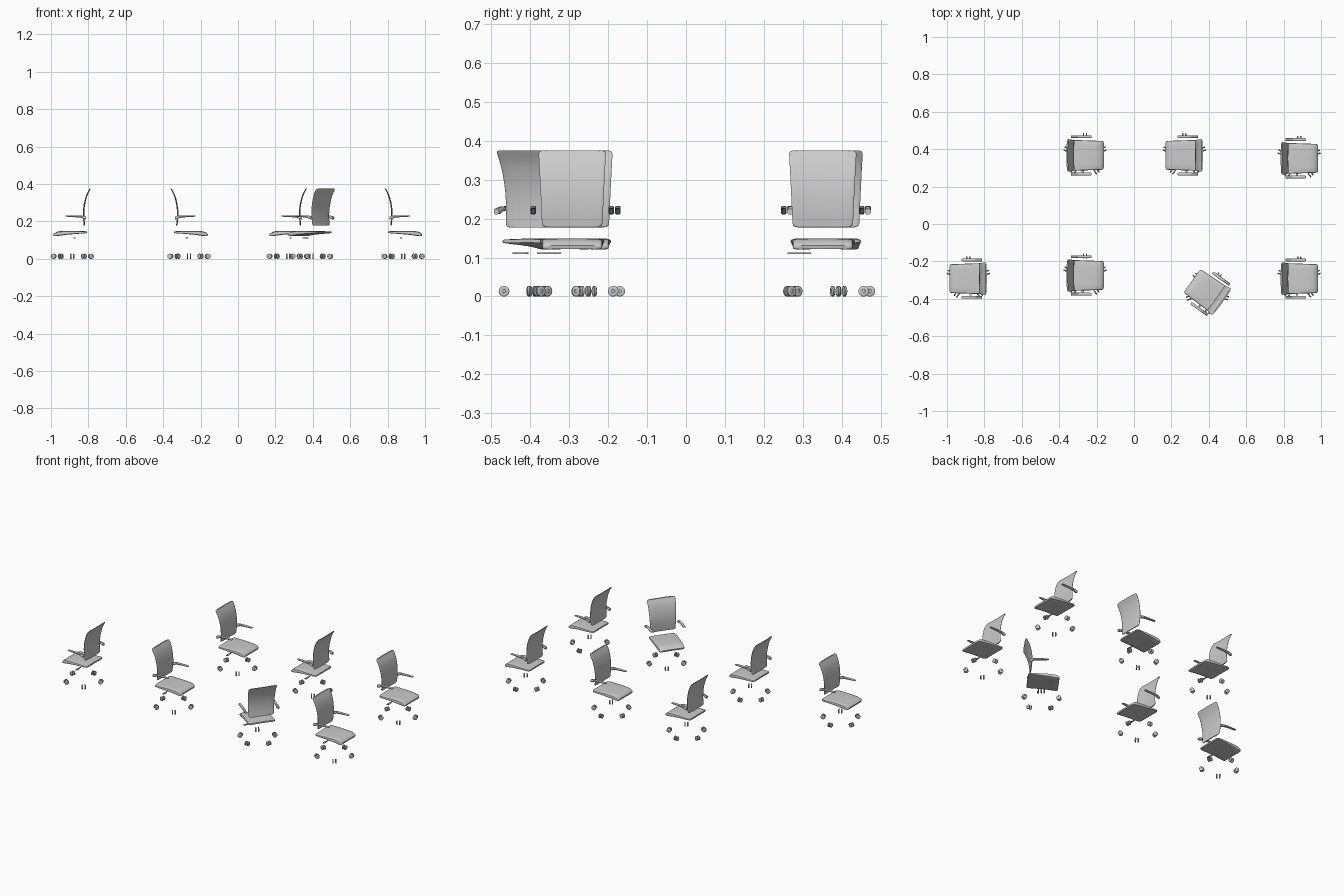
import bpy, bmesh, math
from mathutils import Matrix, Vector

if "Cube" in bpy.data.objects:
    bpy.data.objects.remove(bpy.data.objects["Cube"])


def finish(name, bm, M, angle=40):
    """Place a part with matrix M, turning faces outward after mirroring."""
    bm.transform(M)
    bmesh.ops.recalc_face_normals(bm, faces=bm.faces)
    me = bpy.data.meshes.new(name)
    bm.to_mesh(me)
    bm.free()
    me.shade_smooth()
    me.set_sharp_from_angle(angle=math.radians(angle))
    ob = bpy.data.objects.new(name, me)
    bpy.context.collection.objects.link(ob)


def loft(rings):
    """Skin a list of closed rings and cap both ends."""
    bm = bmesh.new()
    vs = [[bm.verts.new(p) for p in r] for r in rings]
    n = len(rings[0])
    for a, b in zip(vs, vs[1:]):
        for i in range(n):
            j = (i + 1) % n
            bm.faces.new((a[i], a[j], b[j], b[i]))
    bm.faces.new(vs[0])
    bm.faces.new(vs[-1])
    return bm


def spline(pts, t):
    """Catmull-Rom sample of tuples, t in 0..1."""
    s = t * (len(pts) - 1)
    i = min(int(s), len(pts) - 2)
    f = s - i
    g = lambda k: Vector(pts[max(0, min(len(pts) - 1, k))])
    a, b, c, d = g(i - 1), g(i), g(i + 1), g(i + 2)
    return (2*b + (c - a)*f + (2*a - 5*b + 4*c - d)*f*f + (3*b - a - 3*c + d)*f**3) / 2


def slab(lower, upper, half, radius, bow):
    """Padded panel: two side profiles (x, z), half widths, rounded corners."""
    ts = [0, .004, .015, .035, .065] + [.1 + .05*i for i in range(17)] + [.935, .965, .985, .996, 1]
    length = sum((Vector(b) - Vector(a)).length for a, b in zip(lower, lower[1:]))
    ys = [-.9, -.6, -.3, 0, .3, .6, .9]
    rings = []
    for t in ts:
        lo, up = spline(lower, t), spline(upper, t)
        hw = half[0] + (half[1] - half[0]) * t
        d = min(t, 1 - t) * length
        if d < radius:
            hw -= radius - math.sqrt(max(0, radius**2 - (radius - d)**2))
        sec = ([(y, 0) for y in ys] + [(.98, .12), (1, .35), (1, .65), (.98, .88)]
               + [(y, 1) for y in ys[::-1]] + [(-.98, .88), (-1, .65), (-1, .35), (-.98, .12)])
        ring = []
        for y, s in sec:
            p = lo.lerp(up, s)
            ring.append((p.x + bow[0]*y*y, y*hw, p.y + bow[1]*y*y))
        rings.append(ring)
    return loft(rings)


def seat():
    low = [(-.08, .138), (-.04, .135), (0, .132), (.04, .128), (.08, .122), (.099, .122)]
    top = [(-.08, .147), (-.04, .148), (0, .149), (.04, .149), (.08, .145), (.101, .131)]
    return slab(low, top, (.083, .076), .016, (0, -.001))


def backrest():
    front = [(-.063, .178), (-.059, .218), (-.059, .262), (-.065, .302), (-.076, .34), (-.093, .374)]
    rear = [(x - .006, z + .001 * (i - 2) * .4) for i, (x, z) in enumerate(front)]
    return slab(rear, front, (.077, .087), .014, (.002, 0))


def armrest(side):
    # lug at the backrest, then a slim tapered pad
    low = [(-.074, .211), (-.062, .212), (-.05, .219), (-.02, .222), (.03, .225), (.036, .227)]
    top = [(-.074, .225), (-.062, .229), (-.05, .231), (-.02, .232), (.03, .232), (.036, .230)]
    rings = []
    for (x, a), (_, b) in zip(low, top):
        w = .005 if x > .033 else .0075
        c, m = side * .1, (b - a) * .25
        rings.append([(x, c - w, a + m), (x, c - w*.6, a), (x, c + w*.6, a), (x, c + w, a + m),
                      (x, c + w, b - m), (x, c + w*.6, b), (x, c - w*.6, b), (x, c - w, b - m)])
    return loft(rings)


def lever():
    # flat paddle under the seat
    rings = []
    for y, w in [(-.091, .004), (-.088, .006), (-.07, .006), (-.064, .003), (-.046, .003)]:
        rings.append([(-.012 - w, y, .109), (-.012 + w, y, .109), (-.012 + w, y, .1135), (-.012 - w, y, .1135)])
    return loft(rings)


def castor():
    # twin thin wheels, axle along y
    bm = bmesh.new()
    prof = [(.004, .0035), (.0045, .005), (.0075, .0055), (.0115, .005), (.0135, .0035),
            (.0135, -.001), (.0125, -.002), (.004, -.002)]
    n = 24
    for s in (-1, 1):
        loops = [[bm.verts.new((r*math.cos(2*math.pi*k/n), s*(.0065 + h), .0135 + r*math.sin(2*math.pi*k/n)))
                  for k in range(n)] for r, h in prof]
        for a, b in zip(loops, loops[1:]):
            for k in range(n):
                j = (k + 1) % n
                bm.faces.new((a[k], a[j], b[j], b[k]))
        bm.faces.new(loops[0])
        bm.faces.new(loops[-1])
    return bm


# chairs: x, y, mirrored facing, turn in degrees
chairs = [(-.262, .367, 1, 0), (.269, .367, -1, 0), (.883, .351, 1, 0),
          (-.886, -.292, -1, 0), (-.262, -.275, 1, 0), (.392, -.362, -1, -35.5), (.883, -.292, 1, 0)]

for x, y, flip, turn in chairs:
    M = (Matrix.Translation((x, y, 0)) @ Matrix.Rotation(math.radians(turn), 4, 'Z')
         @ Matrix.Diagonal((flip, 1, 1, 1)))
    finish("seat", seat(), M)
    finish("backrest", backrest(), M)
    finish("armrest_left", armrest(1), M)
    finish("armrest_right", armrest(-1), M)
    finish("lever", lever(), M)
    for k in range(5):
        spin = Matrix.Rotation(math.radians(18 + 72*k), 4, 'Z') @ Matrix.Translation((.105, 0, 0))
        finish("castor", castor(), M @ spin)
